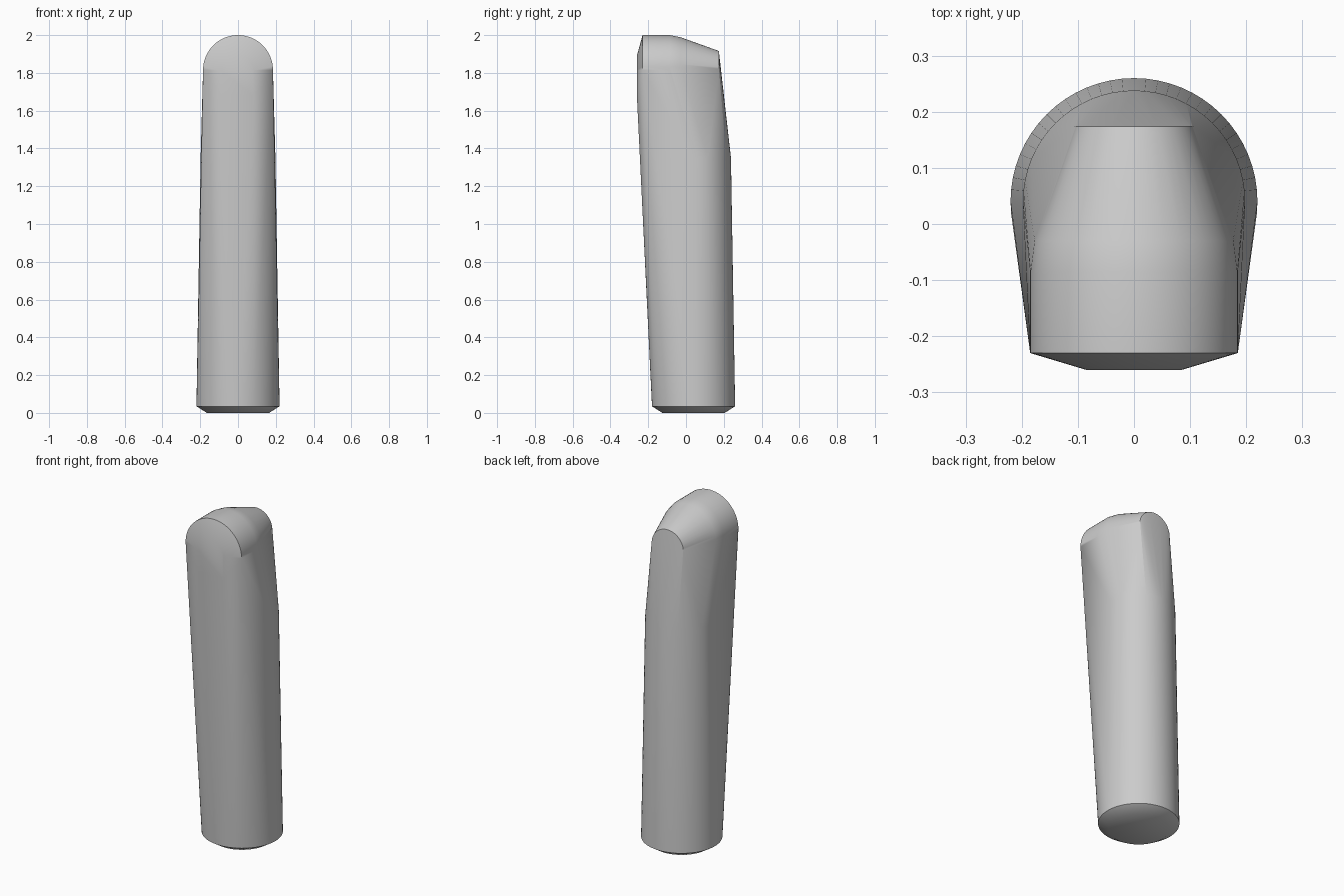
import bpy, bmesh, math

cube = bpy.data.objects.get("Cube")
if cube:
    bpy.data.objects.remove(cube, do_unlink=True)

grey = bpy.data.materials.new("plain grey")
grey.use_nodes = True
colour = (0.6, 0.6, 0.6, 1)
grey.diffuse_color = colour
grey.node_tree.nodes["Principled BSDF"].inputs["Base Color"].default_value = colour


def arc(radius, start, end, steps):
    """Points on an arc, angles in degrees."""
    for i in range(steps + 1):
        a = math.radians(start + (end - start) * i / steps)
        yield radius * math.cos(a), radius * math.sin(a)


def ring(z, radius, start=0, end=360, steps=64):
    """Horizontal section around the body axis."""
    return [(x, 0.04 + y, z) for x, y in arc(radius, start, end, steps)]


def arch(y, radius, top):
    """Upright half round across the body."""
    return [(x, y, top - radius + z) for x, z in arc(radius, 0, 180, 32)]


# Body: tapering round base that blends into an arched, bevelled head
points = ring(0, 0.165) + ring(0.035, 0.22)
points += ring(1.35, 0.198, 0, 180, 32)
points += arch(-0.23, 0.185, 2.0) + arch(-0.085, 0.185, 2.0)
points += arch(-0.03, 0.178, 1.989) + arch(0.174, 0.105, 1.916)
# Flat front panel
points += arch(-0.26, 0.085, 1.89)
points += [(side * 0.085, -0.26, 1.68) for side in (-1, 1)]

bm = bmesh.new()
for p in points:
    bm.verts.new(p)
bmesh.ops.remove_doubles(bm, verts=bm.verts, dist=0.0005)
hull = bmesh.ops.convex_hull(bm, input=bm.verts)
spare = {v for v in hull["geom_interior"] + hull["geom_unused"]
         if isinstance(v, bmesh.types.BMVert)}
bmesh.ops.delete(bm, geom=list(spare), context="VERTS")
bmesh.ops.recalc_face_normals(bm, faces=bm.faces)
mesh = bpy.data.meshes.new("handle_body")
bm.to_mesh(mesh)
bm.free()

body = bpy.data.objects.new("handle_body", mesh)
bpy.context.collection.objects.link(body)
mesh.materials.append(grey)
bpy.ops.object.select_all(action="DESELECT")
body.select_set(True)
bpy.context.view_layer.objects.active = body
bpy.ops.object.shade_smooth_by_angle(angle=math.radians(40))
